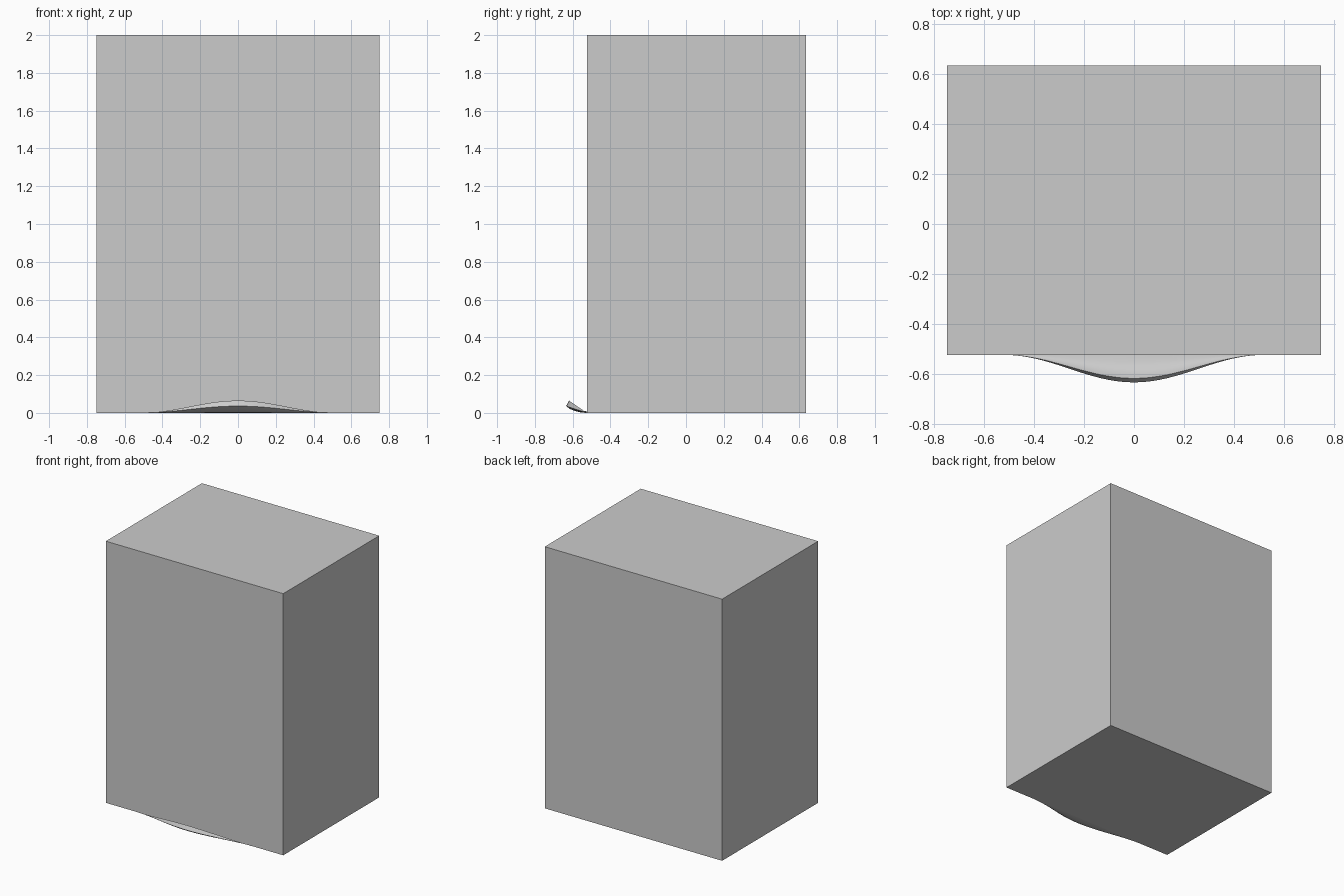
import bpy, bmesh
from math import cos, pi

if "Cube" in bpy.data.objects:
    bpy.data.objects.remove(bpy.data.objects["Cube"])

FRONT, BACK, HALF_W, HEIGHT = -0.525, 0.635, 0.75, 2.0


def add_object(name, bm):
    bmesh.ops.recalc_face_normals(bm, faces=bm.faces)
    mesh = bpy.data.meshes.new(name)
    bm.to_mesh(mesh)
    bm.free()
    obj = bpy.data.objects.new(name, mesh)
    bpy.context.collection.objects.link(obj)
    return obj


# Main body: a plain tall block
bm = bmesh.new()
bmesh.ops.create_cube(bm, size=1)
bmesh.ops.scale(bm, vec=(HALF_W * 2, BACK - FRONT, HEIGHT), verts=bm.verts)
bmesh.ops.translate(bm, vec=(0, (FRONT + BACK) / 2, HEIGHT / 2), verts=bm.verts)
add_object("body", bm)

# Upturned front lip: side profile (outward, up) fading out along a bell curve
profile = [(0, 0), (0.03, 0.002), (0.06, 0.009), (0.088, 0.02), (0.11, 0.036),
           (0.094, 0.065), (0.078, 0.042), (0.055, 0.023), (0.028, 0.012), (0, 0.008)]
half_len, steps = 0.52, 40
bm = bmesh.new()
rings = []
for i in range(steps + 1):
    x = -half_len + 2 * half_len * i / steps
    s = max(cos(pi * x / (2 * half_len)) ** 2, 0.004)
    rings.append([bm.verts.new((x, FRONT - out * s, up * s)) for out, up in profile])
n = len(profile)
for a, b in zip(rings, rings[1:]):
    for j in range(n):
        k = (j + 1) % n
        bm.faces.new((a[j], a[k], b[k], b[j]))
bm.faces.new(rings[0])
bm.faces.new(rings[-1])
lip = add_object("front_lip", bm)

bpy.context.view_layer.objects.active = lip
lip.select_set(True)
bpy.ops.object.shade_smooth_by_angle()
